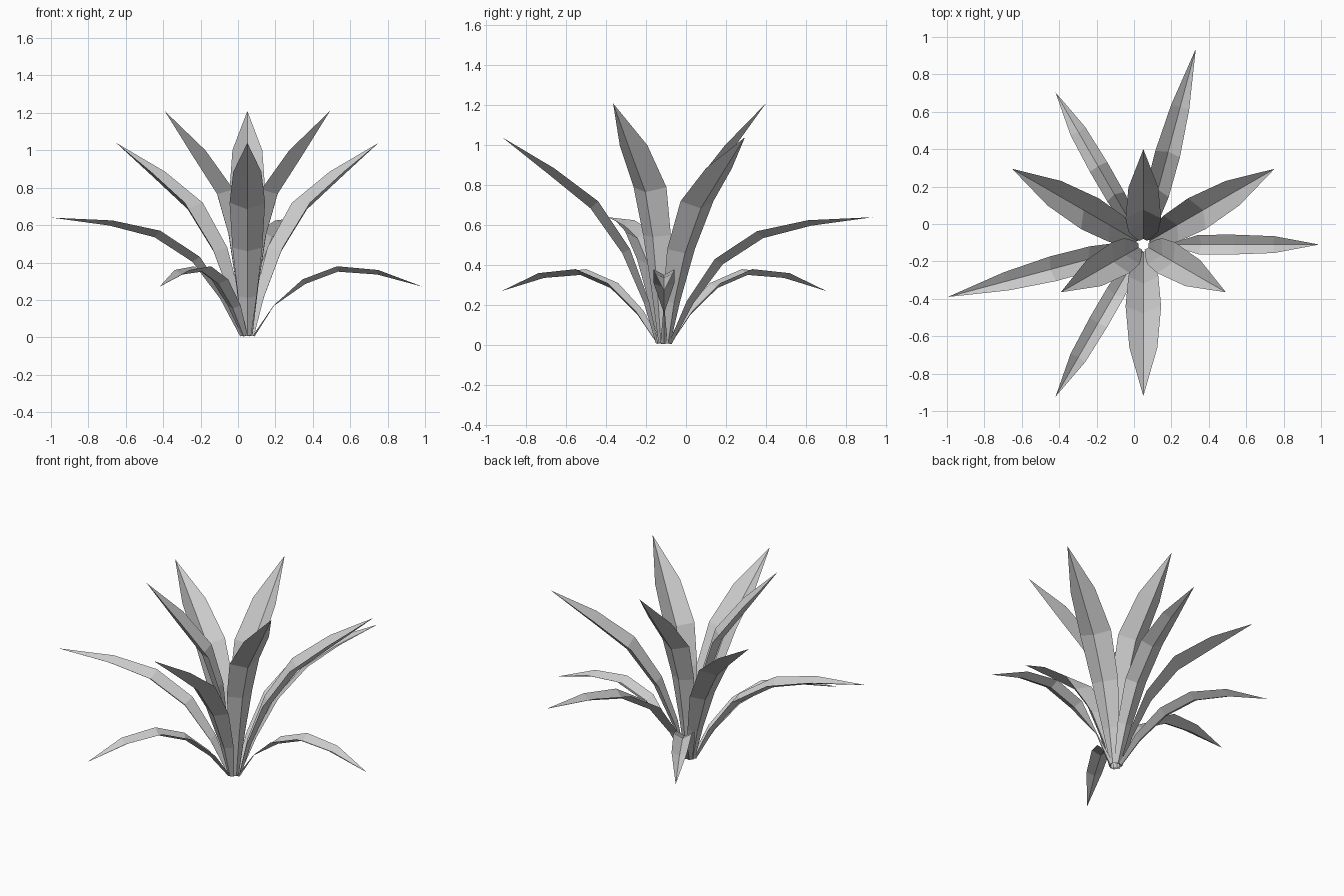
import bpy, bmesh, math
from mathutils import Vector

if "Cube" in bpy.data.objects:
    bpy.data.objects.remove(bpy.data.objects["Cube"])

mat = bpy.data.materials.new("leaf_grey")
mat.diffuse_color = (0.6, 0.6, 0.6, 1)
mat.use_nodes = True
mat.node_tree.nodes["Principled BSDF"].inputs["Base Color"].default_value = mat.diffuse_color

CENTRE = Vector((0.05, -0.11, 0))

# Leaf profiles: (distance from centre, height, half width) along the rim
UPRIGHT = [(0.02, 0.01, 0.02), (0.04, 0.28, 0.05), (0.07, 0.55, 0.08),
           (0.14, 0.79, 0.095), (0.305, 1.0, 0.08), (0.51, 1.21, 0)]
MIDDLE = [(0.03, 0.01, 0.02), (0.075, 0.22, 0.05), (0.17, 0.48, 0.08),
          (0.33, 0.72, 0.095), (0.55, 0.885, 0.075), (0.81, 1.04, 0)]
SPREADING = [(0.03, 0.01, 0.02), (0.13, 0.22, 0.045), (0.28, 0.43, 0.065),
             (0.50, 0.57, 0.068), (0.76, 0.625, 0.05), (1.083, 0.64, 0)]
DROOPING = [(0.03, 0.01, 0.018), (0.14, 0.17, 0.04), (0.295, 0.31, 0.052),
            (0.48, 0.38, 0.053), (0.70, 0.36, 0.045), (0.94, 0.27, 0)]
PINCHED = [DROOPING[0], (0.14, 0.17, 0.004)] + DROOPING[2:]


def leaf(name, profile, degrees, fold=0.55):
    """Folded blade: two rims with a midrib sunk below them."""
    a = math.radians(degrees)
    out = Vector((math.cos(a), math.sin(a), 0))
    side = Vector((-math.sin(a), math.cos(a), 0))
    up = Vector((0, 0, 1))
    bm = bmesh.new()
    rows = []
    for i, (r, z, w) in enumerate(profile):
        p = CENTRE + out * r + up * z
        if w == 0:
            rows.append([bm.verts.new(p)] * 3)
            continue
        r0, z0, _ = profile[max(i - 1, 0)]
        r1, z1, _ = profile[i + 1]
        t = Vector((r1 - r0, z1 - z0)).normalized()
        sunk = p + (out * t.y - up * t.x) * w * fold
        sunk.z = max(sunk.z, 0)
        rows.append([bm.verts.new(p + side * w), bm.verts.new(sunk),
                     bm.verts.new(p - side * w)])
    for lo, hi in zip(rows, rows[1:]):
        for j in (0, 1):
            quad = [lo[j], lo[j + 1], hi[j + 1], hi[j]]
            bm.faces.new(list(dict.fromkeys(quad)))
    mesh = bpy.data.meshes.new(name)
    bm.to_mesh(mesh)
    bm.free()
    mesh.materials.append(mat)
    bpy.context.collection.objects.link(bpy.data.objects.new(name, mesh))


# Rings of leaves from the crown outwards
for name, profile, angles in (
        ("upright_leaf", UPRIGHT, (90, 210, 330)),
        ("middle_leaf", MIDDLE, (30, 150, 270)),
        ("spreading_leaf", SPREADING, (75, 195)),
        ("drooping_leaf", DROOPING, (120, 240)),
        ("pinched_leaf", PINCHED, (0,))):
    for k, angle in enumerate(angles, 1):
        leaf(f"{name}_{k}", profile, angle)
